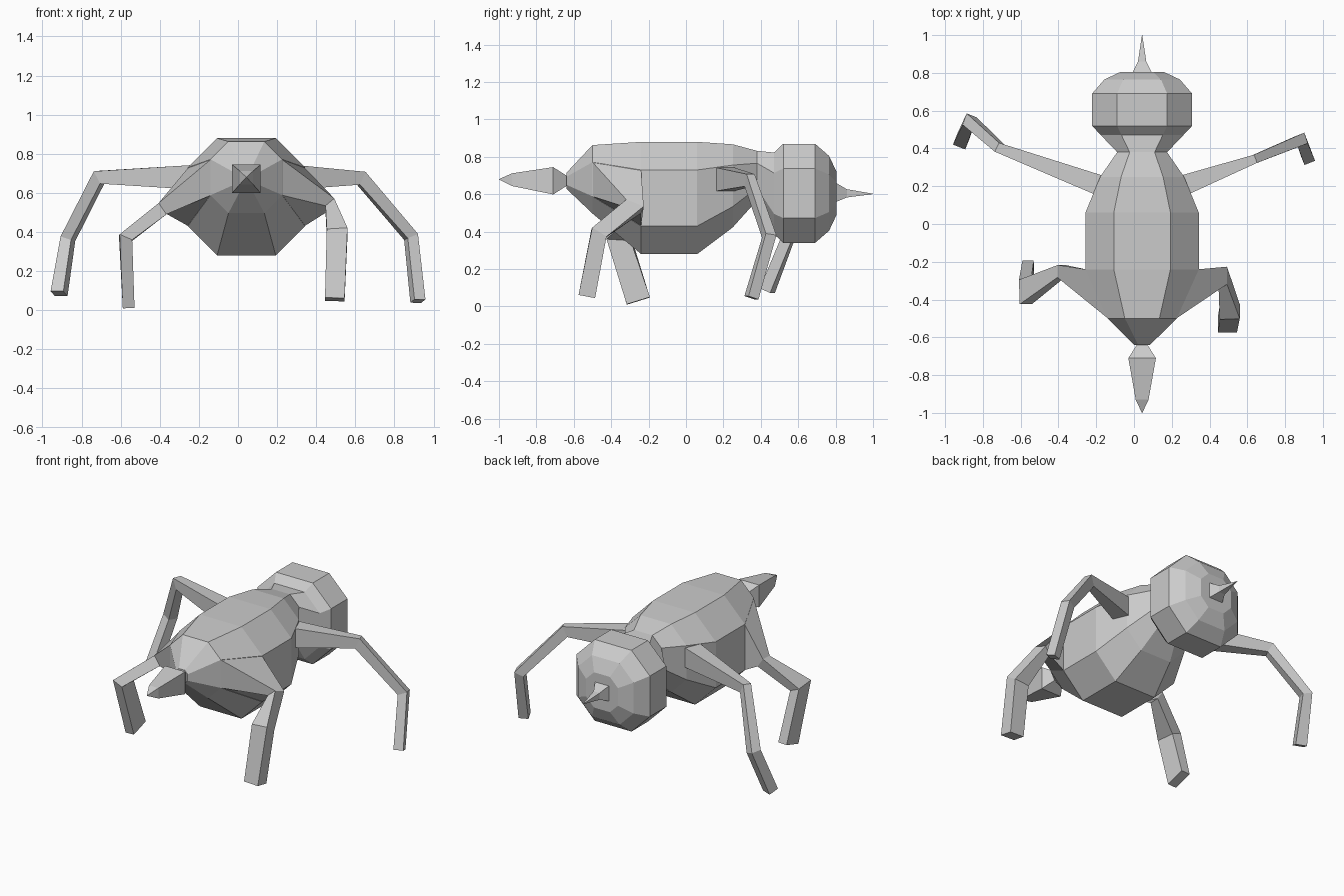
import bpy, bmesh
from mathutils import Vector

if "Cube" in bpy.data.objects:
    bpy.data.objects.remove(bpy.data.objects["Cube"])

CX = 0.043  # body axis
OCT = [(1, .5), (.5, 1), (-.5, 1), (-1, .5), (-1, -.5), (-.5, -1), (.5, -1), (1, -.5)]
SQ = [(1, 1), (-1, 1), (-1, -1), (1, -1)]


def loft(name, rings):
    bm = bmesh.new()
    loops = [[bm.verts.new(p) for p in r] for r in rings]
    n = len(loops[0])
    for a, b in zip(loops, loops[1:]):
        for i in range(n):
            j = (i + 1) % n
            bm.faces.new((a[i], a[j], b[j], b[i]))
    bm.faces.new(loops[0])
    bm.faces.new(loops[-1])
    bmesh.ops.remove_doubles(bm, verts=bm.verts, dist=0.0005)
    bmesh.ops.recalc_face_normals(bm, faces=bm.faces)
    me = bpy.data.meshes.new(name)
    bm.to_mesh(me)
    bm.free()
    ob = bpy.data.objects.new(name, me)
    bpy.context.collection.objects.link(ob)
    return ob


def along_y(name, shape, stations):
    # stations: (y, centre z, half size)
    loft(name, [[Vector((CX + u * r, y, z + v * r)) for u, v in shape]
                for y, z, r in stations])


# body, head and the pointed parts at both ends
BODY = [(-.64, .672, .042), (-.5, .68, .183), (-.24, .58, .3), (.06, .58, .3),
        (.25, .645, .222), (.38, .70, .132)]
along_y("body", OCT, BODY)
along_y("head", OCT, [(.38, .70, .132), (.47, .605, .218), (.52, .605, .265),
                      (.69, .605, .265), (.765, .605, .2), (.805, .605, .115)])
along_y("front_tail", SQ, [(-.63, .672, .022), (-.71, .672, .073),
                           (-.93, .678, .034), (-1, .68, .001)])
along_y("rear_spike", SQ, [(.80, .61, .052), (.86, .605, .022), (1, .602, .001)])


def align(ref, quad):
    # order the quad's corners to follow the previous section without twisting
    rc, qc = sum(ref, Vector()) / 4, sum(quad, Vector()) / 4
    opts = [q[i:] + q[:i] for q in (quad, quad[::-1]) for i in range(4)]
    return min(opts, key=lambda q: sum(((a - rc) - (b - qc)).length_squared
                                       for a, b in zip(ref, q)))


def leg(name, hinge, start, joints, root=None):
    # joints: (centre, half size along hinge, half size across)
    secs = ([start] if start else []) + joints
    pts = [Vector(s[0]) for s in secs]
    rings = []
    if root:
        rings.append(root)
        pts.insert(0, sum(root, Vector()) / 4)
        secs = [None] + secs
    for i, s in enumerate(secs):
        if s is None:
            continue
        t = Vector()
        if i > 0:
            t += (pts[i] - pts[i - 1]).normalized()
        if i < len(pts) - 1:
            t += (pts[i + 1] - pts[i]).normalized()
        t.normalize()
        u = Vector(hinge)
        u = (u - u.dot(t) * t).normalized()
        v = t.cross(u)
        q = [pts[i] + u * a * s[1] + v * b * s[2] for a, b in SQ]
        rings.append(align(rings[-1], q) if rings else q)
    loft(name, rings)


def side_facet(sx):
    # side face of the body that a front leg grows from
    (y0, z0, r0), (y1, z1, r1) = BODY[1:3]
    return [Vector((CX + sx * r * .99, y, z + k * r)) for y, z, r, k in
            ((y0, z0, r0, .5), (y0, z0, r0, -.5), (y1, z1, r1, -.5), (y1, z1, r1, .5))]


# rear legs
leg("rear_leg_right", (-.37, .93, 0), ((.25, .2, .68), .055, .065),
    [((.63, .34, .675), .023, .036), ((.885, .445, .375), .03, .03),
     ((.92, .35, .047), .03, .03)])
leg("rear_leg_left", (.37, .93, 0), ((-.17, .2, .68), .055, .065),
    [((-.71, .4, .68), .026, .036), ((-.87, .545, .365), .032, .03),
     ((-.915, .435, .085), .032, .035)])

# front legs
leg("front_leg_right", (1, 0, 0), None,
    [((.47, -.28, .535), .03, .05), ((.507, -.465, .395), .053, .045),
     ((.495, -.53, .055), .05, .045)], side_facet(1))
leg("front_leg_left", (0, 1, 0), None,
    [((-.385, -.25, .52), .033, .035), ((-.575, -.36, .37), .065, .035),
     ((-.56, -.255, .03), .065, .03)], side_facet(-1))
